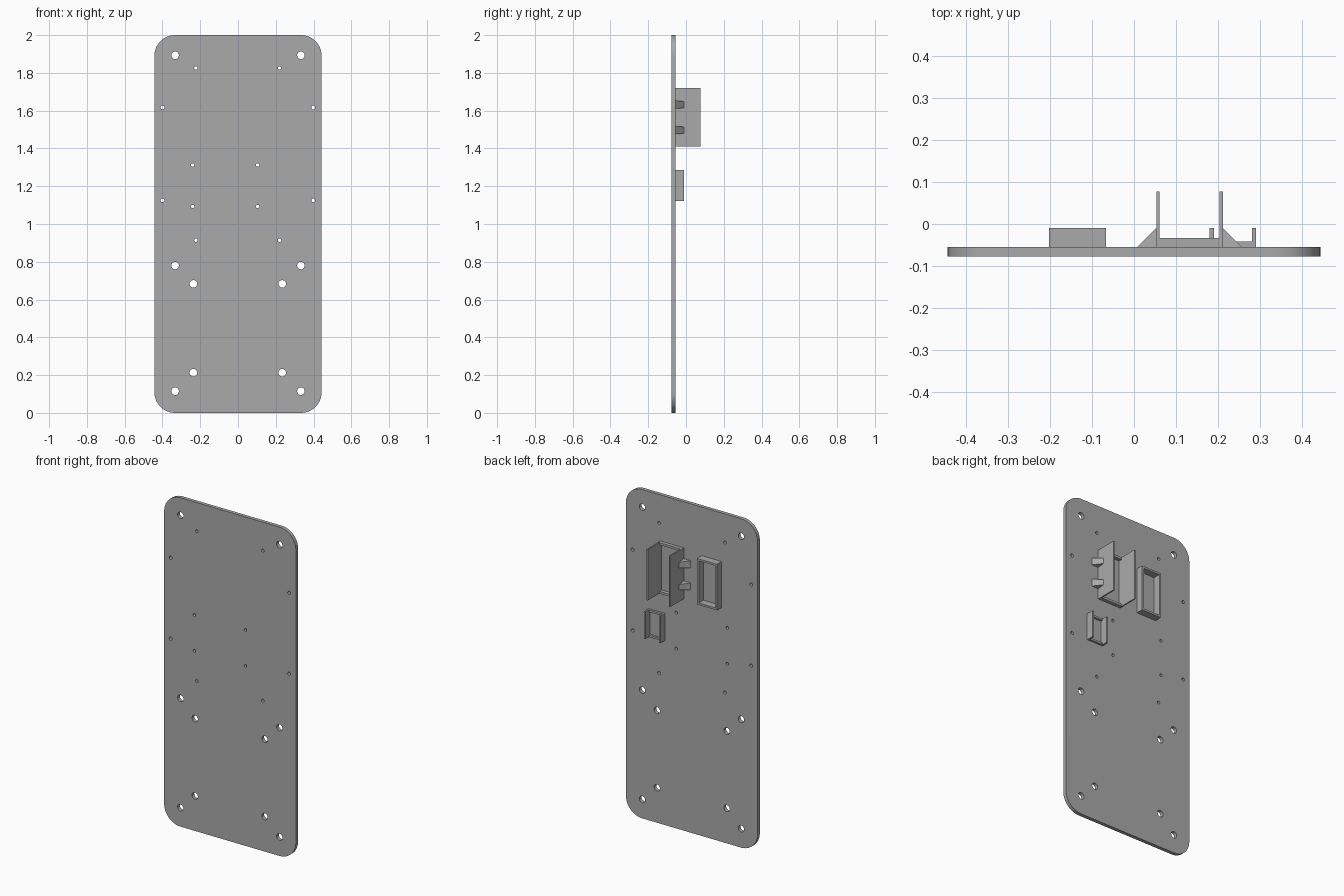
import bpy, bmesh, math
from mathutils import Vector

cube = bpy.data.objects.get("Cube")
if cube:
    bpy.data.objects.remove(cube, do_unlink=True)

grey = bpy.data.materials.new("mid_grey")
grey.use_nodes = True
colour = (0.4, 0.4, 0.4, 1)
grey.diffuse_color = colour
grey.node_tree.nodes["Principled BSDF"].inputs["Base Color"].default_value = colour

HALF_W, HEIGHT, RADIUS = 0.443, 2.0, 0.11
FRONT, BACK = -0.077, -0.055      # plate faces
SINK = BACK - 0.004               # fittings overlap the plate a little


def finish(name, bm):
    bmesh.ops.recalc_face_normals(bm, faces=bm.faces[:])
    mesh = bpy.data.meshes.new(name)
    bm.to_mesh(mesh)
    bm.free()
    mesh.materials.append(grey)
    obj = bpy.data.objects.new(name, mesh)
    bpy.context.collection.objects.link(obj)
    return obj


def add_box(bm, x0, x1, y0, y1, z0, z1):
    verts = bmesh.ops.create_cube(bm, size=1)["verts"]
    for v in verts:
        v.co = Vector((x1 if v.co.x > 0 else x0,
                       y1 if v.co.y > 0 else y0,
                       z1 if v.co.z > 0 else z0))


def arc(cx, cz, r, start, sweep, n):
    return [(cx + r * math.cos(start + sweep * i / n),
             cz + r * math.sin(start + sweep * i / n)) for i in range(n + 1)]


# Plate: rounded outline with drilled holes
outline = []
for k, (sx, sz) in enumerate([(1, 1), (-1, 1), (-1, -1), (1, -1)]):
    outline += arc(sx * (HALF_W - RADIUS), HEIGHT / 2 + sz * (HEIGHT / 2 - RADIUS),
                   RADIUS, k * math.pi / 2, math.pi / 2, 12)

holes = []
for xs, zs, r in [((-0.333, 0.333), (1.893, 0.78, 0.115), 0.02),
                  ((-0.236, 0.234), (0.683, 0.213), 0.02),
                  ((-0.223, 0.22), (1.826, 0.914), 0.009),
                  ((-0.4, 0.398), (1.617, 1.125), 0.01),
                  ((-0.24, 0.104), (1.312, 1.093), 0.009)]:
    holes += [arc(x, z, r, 0, math.tau, 20)[:-1] for x in xs for z in zs]

curve = bpy.data.curves.new("plate_outline", 'CURVE')
curve.dimensions = '2D'
curve.fill_mode = 'BOTH'
curve.extrude = (BACK - FRONT) / 2
for loop in [outline] + holes:
    spline = curve.splines.new('POLY')
    spline.points.add(len(loop) - 1)
    for p, (x, z) in zip(spline.points, loop):
        p.co = (x, z, 0, 1)
    spline.use_cyclic_u = True
temp = bpy.data.objects.new("plate_outline", curve)
bpy.context.collection.objects.link(temp)
bpy.context.view_layer.update()
bm = bmesh.new()
bm.from_mesh(temp.to_mesh())
temp.to_mesh_clear()
bpy.data.objects.remove(temp, do_unlink=True)
bmesh.ops.remove_doubles(bm, verts=bm.verts[:], dist=0.0002)
for v in bm.verts:
    v.co = Vector((v.co.x, (FRONT + BACK) / 2 - v.co.z, v.co.y))
plate = finish("mounting_plate", bm)
bpy.ops.object.select_all(action='DESELECT')
plate.select_set(True)
bpy.context.view_layer.objects.active = plate
bpy.ops.object.shade_smooth_by_angle(angle=math.radians(30))


# Rectangular holders: two side walls and two end walls
def holder(name, x0, x1, z0, z1, side_top, end_top, side_t, end_t):
    bm = bmesh.new()
    add_box(bm, x0, x0 + side_t, SINK, side_top, z0, z1)
    add_box(bm, x1 - side_t, x1, SINK, side_top, z0, z1)
    add_box(bm, x0 + side_t, x1 - side_t, SINK, end_top, z0, z0 + end_t)
    add_box(bm, x0 + side_t, x1 - side_t, SINK, end_top, z1 - end_t, z1)
    return finish(name, bm)


holder("tall_holder", 0.053, 0.211, 1.41, 1.72, 0.077, -0.033, 0.008, 0.014)
holder("wide_holder", -0.202, -0.067, 1.425, 1.705, -0.01, -0.01, 0.012, 0.012)
holder("small_holder", 0.18, 0.29, 1.122, 1.287, -0.01, -0.042, 0.01, 0.012)

# Sloped gussets bracing both tall walls
for side, wall, d in [("right", 0.053, -1), ("left", 0.211, 1)]:
    for level, z in [("lower", 1.497), ("upper", 1.632)]:
        bm = bmesh.new()
        ends = []
        for s in (-1, 1):
            ends.append([bm.verts.new(p) for p in (
                (wall, BACK, z + s * 0.022),
                (wall + d * 0.046, BACK, z + s * 0.022),
                (wall, -0.01, z + s * 0.017))])
            bm.faces.new(ends[-1])
        for i in range(3):
            j = (i + 1) % 3
            bm.faces.new((ends[0][i], ends[0][j], ends[1][j], ends[1][i]))
        finish(f"{side}_{level}_gusset", bm)
